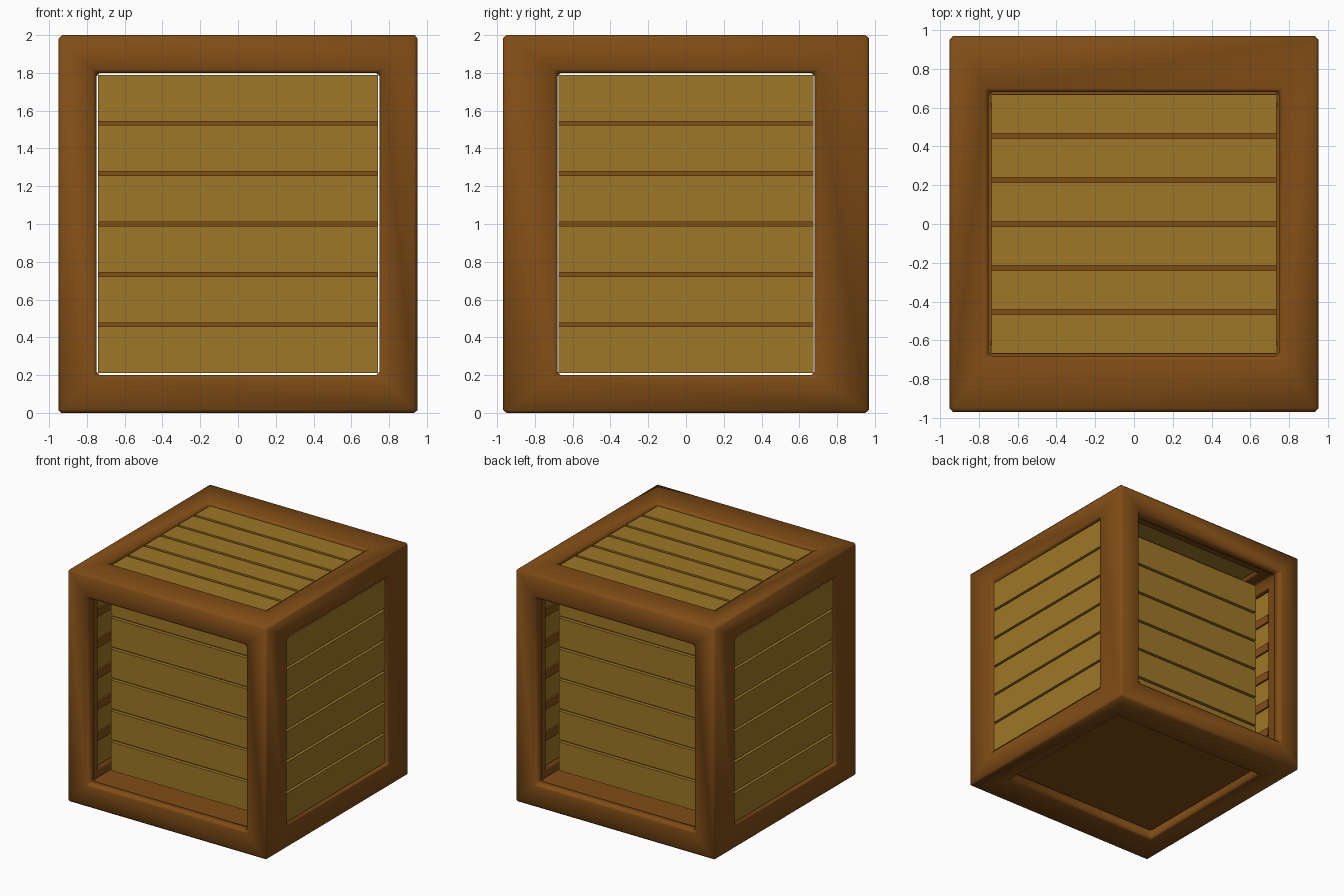
import bpy, bmesh, math
from mathutils import Vector

if "Cube" in bpy.data.objects:
    bpy.data.objects.remove(bpy.data.objects["Cube"])


def material(name, rgb):
    m = bpy.data.materials.new(name)
    m.diffuse_color = (*rgb, 1)
    m.use_nodes = True
    m.node_tree.nodes["Principled BSDF"].inputs["Base Color"].default_value = m.diffuse_color
    return m


DARK = material("dark_wood", (0.22, 0.075, 0.008))
LIGHT = material("light_wood", (0.34, 0.185, 0.02))


def box(name, lo, hi, mat=None):
    """Axis-aligned box between two corners."""
    lo, hi = Vector(lo), Vector(hi)
    bm = bmesh.new()
    bmesh.ops.create_cube(bm, size=1)
    for v in bm.verts:
        v.co = Vector(c * s for c, s in zip(v.co, hi - lo)) + (lo + hi) / 2
    me = bpy.data.meshes.new(name)
    bm.to_mesh(me)
    bm.free()
    ob = bpy.data.objects.new(name, me)
    bpy.context.collection.objects.link(ob)
    if mat:
        me.materials.append(mat)
    return ob


X, Y, H = 0.95, 0.97, 2.0        # outer half sizes and height
OX, OY, OZ = 0.75, 0.68, 0.2     # opening half sizes and sill height
T = 0.1                          # frame thickness

# Frame: hollow box with an opening cut through every side
frame = box("crate_frame", (-X, -Y, 0), (X, Y, H), DARK)
cutters = [
    box("cut_cavity", (-X + T, -Y + T, T), (X - T, Y - T, H - T)),
    box("cut_front_back", (-OX, -2, OZ), (OX, 2, H - OZ)),
    box("cut_sides", (-2, -OY, OZ), (2, OY, H - OZ)),
    box("cut_top_bottom", (-OX, -OY, -1), (OX, OY, 3)),
]
for c in cutters:
    c.hide_render = True
    mod = frame.modifiers.new(c.name, 'BOOLEAN')
    mod.operation = 'DIFFERENCE'
    mod.solver = 'EXACT'
    mod.object = c
bev = frame.modifiers.new("edge_bevel", 'BEVEL')
bev.width = 0.018
bev.segments = 1
bev.limit_method = 'ANGLE'
bev.angle_limit = math.radians(40)

# Bake the frame, drop the cutters, shade it softly
bpy.context.view_layer.update()
dg = bpy.context.evaluated_depsgraph_get()
baked = bpy.data.meshes.new_from_object(frame.evaluated_get(dg))
frame.modifiers.clear()
frame.data = baked
baked.materials.clear()
baked.materials.append(DARK)
for p in baked.polygons:
    p.use_smooth = True
    p.material_index = 0
baked.set_sharp_from_angle(angle=math.radians(60))
for c in cutters:
    bpy.data.objects.remove(c)

# Plain floor plate
box("floor", (-X + T, -Y + T, T), (X - T, Y - T, T + 0.03), DARK)


def panel(name, place, half_len, lo, hi, gap, n=6, thick=0.05):
    """Boards plus backing battens; place(a, b, depth) maps to a position."""
    pitch = (hi - lo) / n

    def part(label, b0, b1, d0, d1, mat):
        p, q = place(-half_len, b0, d0), place(half_len, b1, d1)
        box(f"{name}_{label}", [min(a, b) for a, b in zip(p, q)],
            [max(a, b) for a, b in zip(p, q)], mat)

    for i in range(n):
        b = lo + i * pitch
        part(f"board_{i + 1}", b + gap / 2, b + pitch - gap / 2, 0, thick, LIGHT)
        if i:
            part(f"batten_{i}", b - 0.035, b + 0.035, thick * 0.5 + 0.005, thick + 0.015, DARK)


# Front and back panels sit deep in the frame; sides and top are nearly flush
for s, fb, lr in ((-1, "front", "left"), (1, "back", "right")):
    panel(fb, lambda a, b, d, s=s: (a, s * (0.67 - d), b), 0.742, OZ, H - OZ, 0.02)
    panel(lr, lambda a, b, d, s=s: (s * (0.93 - d), a, b), OY - 0.006, OZ, H - OZ, 0.02)
panel("top", lambda a, b, d: (a, b, H - 0.02 - d), OX - 0.015, -OY, OY, 0.024)
